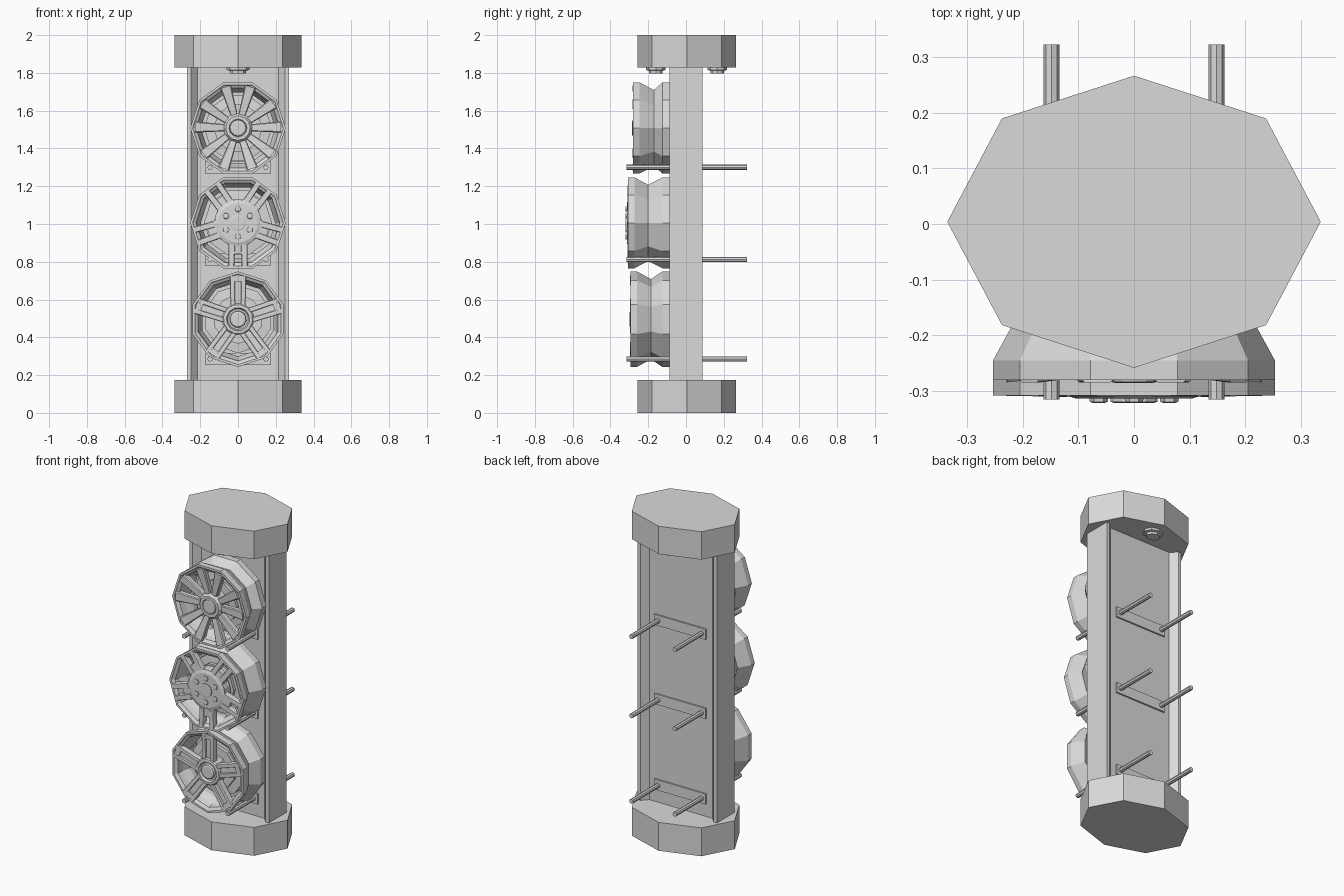
import bpy, bmesh, math
from mathutils import Vector

cube = bpy.data.objects.get("Cube")
if cube:
    bpy.data.objects.remove(cube, do_unlink=True)

grey = bpy.data.materials.new("plain grey")
grey.use_nodes = True
GREY = (0.7, 0.7, 0.7, 1)
grey.diffuse_color = GREY
grey.node_tree.nodes["Principled BSDF"].inputs["Base Color"].default_value = GREY


def finish(name, bm):
    bmesh.ops.remove_doubles(bm, verts=bm.verts, dist=1e-5)
    bmesh.ops.recalc_face_normals(bm, faces=bm.faces)
    mesh = bpy.data.meshes.new(name)
    bm.to_mesh(mesh)
    bm.free()
    mesh.materials.append(grey)
    obj = bpy.data.objects.new(name, mesh)
    bpy.context.collection.objects.link(obj)
    return obj


def loft(bm, rings, closed=False):
    """Skin equal-length rings of points; cap the ends or join them up."""
    vs = [[bm.verts.new(p) for p in ring] for ring in rings]
    pairs = list(zip(vs, vs[1:])) + ([(vs[-1], vs[0])] if closed else [])
    for a, b in pairs:
        for i in range(len(a)):
            j = (i + 1) % len(a)
            bm.faces.new((a[i], a[j], b[j], b[i]))
    if not closed:
        bm.faces.new(vs[0])
        bm.faces.new(vs[-1])


def ring_z(rx, ry, z, n=8, cx=0, cy=0):
    angles = [math.tau * i / n for i in range(n)]
    return [Vector((cx + rx * math.cos(a), cy + ry * math.sin(a), z)) for a in angles]


def ring_y(r, y, n, phase=0, cx=0, cz=0):
    angles = [phase + math.tau * i / n for i in range(n)]
    return [Vector((cx + r * math.cos(a), y, cz + r * math.sin(a))) for a in angles]


def lathe(name, profile, cx, cz, n=10, phase=0, closed=False):
    bm = bmesh.new()
    loft(bm, [ring_y(r, y, n, phase, cx, cz) for r, y in profile], closed)
    return finish(name, bm)


def box(name, lo, hi):
    bm = bmesh.new()
    loft(bm, [[Vector((x, y, z)) for x, y in
               ((lo[0], lo[1]), (hi[0], lo[1]), (hi[0], hi[1]), (lo[0], hi[1]))]
              for z in (lo[2], hi[2])])
    return finish(name, bm)


def spokes(name, cz, angles, start, end, offset=(0, 0), depth=0.03):
    """Tapered bars; start and end are (radius, half width, front y)."""
    bm = bmesh.new()
    for a in angles:
        out = Vector((math.cos(a), 0, math.sin(a)))
        side = Vector((-math.sin(a), 0, math.cos(a)))
        rings = []
        for (r, w, y), off in zip((start, end), offset):
            c = out * r + side * off + Vector((0, 0, cz))
            # chamfered front edges
            rings.append([c + side * s * w + Vector((0, y + d, 0)) for s, d in
                          ((-1, depth), (-1, 0.005), (-0.8, 0), (0.8, 0), (1, 0.005), (1, depth))])
        loft(bm, rings)
    return finish(name, bm)


def star(centre):
    return [math.radians(centre + 72 * k) for k in range(5)]


# Stand: octagonal caps
for name, z0, z1 in (("base", 0, 0.175), ("top_cap", 1.828, 2)):
    bm = bmesh.new()
    loft(bm, [ring_z(0.335, 0.262, z, cy=0.004) for z in (z0, z1)])
    finish(name, bm)

# Column: back panel between two side posts with sloped inner faces
box("panel", (-0.22, -0.05, 0.17), (0.22, 0.05, 1.84))
for side, s in (("left", 1), ("right", -1)):
    outline = ((0.271, -0.087), (0.271, 0.087), (0.25, 0.087), (0.215, 0.05),
               (0.215, -0.05), (0.25, -0.087))
    bm = bmesh.new()
    loft(bm, [[Vector((s * x, y, z)) for x, y in outline] for z in (0.17, 1.84)])
    finish(side + "_post", bm)

# Spotlights under the top cap
for name, y in (("front_spotlight", -0.16), ("back_spotlight", 0.165)):
    bm = bmesh.new()
    loft(bm, [ring_z(r, r * 0.85, z, 8, 0, y) for r, z in
              ((0.06, 1.835), (0.06, 1.815), (0.042, 1.812), (0.042, 1.797))])
    finish(name, bm)

# Hanger plates and rods
for level, z in (("lower", 0.285), ("middle", 0.812), ("upper", 1.3)):
    box(level + "_hanger_plate", (-0.175, -0.06, z - 0.032), (0.175, 0.06, z + 0.032))
    for side, x in (("left", 0.148), ("right", -0.148)):
        lathe(f"{level}_{side}_rod", [(0.014, -0.315), (0.014, 0.322)], x, z, 8)


def wheel(level, cz, yf, waist, phase):
    """Rim barrel with lips and a narrow waist, plus a stepped brake disc."""
    rim = [(0.253, yf), (0.253, yf + 0.035), (0.212, waist), (0.253, -0.125), (0.253, -0.085),
           (0.235, -0.085), (0.197, waist + 0.01), (0.197, waist - 0.02), (0.215, yf + 0.045),
           (0.222, yf + 0.012), (0.235, yf + 0.005), (0.24, yf)]
    lathe(level + "_rim", rim, 0, cz, 10, phase, True)
    disc = [(0.18, -0.1), (0.18, yf + 0.105), (0.13, yf + 0.1), (0.13, yf + 0.08),
            (0.08, yf + 0.08), (0.08, yf + 0.05)]
    lathe(level + "_brake_disc", disc, 0, cz, 10, phase)


turn = math.radians(18)

# Upper wheel: five pairs of flared spokes
cz, yf = 1.508, -0.28
wheel("upper", cz, yf, -0.17, 0)
pairs = [a + d for a in star(90) for d in (-0.29, 0.29)]
spokes("upper_spokes", cz, pairs, (0.05, 0.017, yf + 0.015), (0.228, 0.03, yf - 0.004))
lathe("upper_hub", [(0.08, yf + 0.06), (0.08, yf + 0.018), (0.065, yf), (0.048, yf),
                    (0.045, yf + 0.008), (0.042, yf - 0.003), (0.034, yf - 0.005)], 0, cz, 12)

# Middle wheel: broad bolted hub and forked spokes
cz, yf = 1.006, -0.308
wheel("middle", cz, yf, -0.2, 0)
spokes("middle_spoke_roots", cz, star(270), (0.06, 0.05, yf - 0.002), (0.165, 0.05, yf + 0.002))
for name, s in (("left", 1), ("right", -1)):
    spokes(f"middle_{name}_spoke_prongs", cz, star(270), (0.12, 0.018, yf - 0.002),
           (0.23, 0.016, yf), (s * 0.032, s * 0.036))
lathe("middle_hub", [(0.125, yf + 0.06), (0.125, yf + 0.002), (0.105, yf - 0.005)], 0, cz, 20)
lathe("middle_hub_cap", [(0.042, yf), (0.042, yf - 0.011), (0.036, yf - 0.013)], 0, cz, 12)
for k in range(6):
    a = math.radians(90 + 60 * k)
    lathe(f"middle_bolt_{k + 1}", [(0.018, yf), (0.016, yf - 0.011), (0.01, yf - 0.013)],
          0.073 * math.cos(a), cz + 0.073 * math.sin(a), 6)

# Lower wheel: slotted spokes around a raised hub
cz, yf = 0.496, -0.295
wheel("lower", cz, yf, -0.185, turn)
spokes("lower_spoke_webs", cz, star(90), (0.06, 0.035, yf + 0.012), (0.225, 0.035, yf + 0.008))
for name, s in (("left", 1), ("right", -1)):
    spokes(f"lower_{name}_spoke_ribs", cz, star(90), (0.06, 0.013, yf + 0.004),
           (0.23, 0.013, yf - 0.002), (s * 0.027, s * 0.03))
spokes("lower_spoke_ends", cz, star(90), (0.2, 0.03, yf), (0.232, 0.03, yf - 0.002))
lathe("lower_hub", [(0.085, yf + 0.06), (0.085, yf + 0.008), (0.078, yf), (0.062, yf - 0.002),
                    (0.055, yf + 0.012), (0.045, yf + 0.012), (0.042, yf - 0.002),
                    (0.034, yf - 0.005)], 0, cz, 12, turn)
